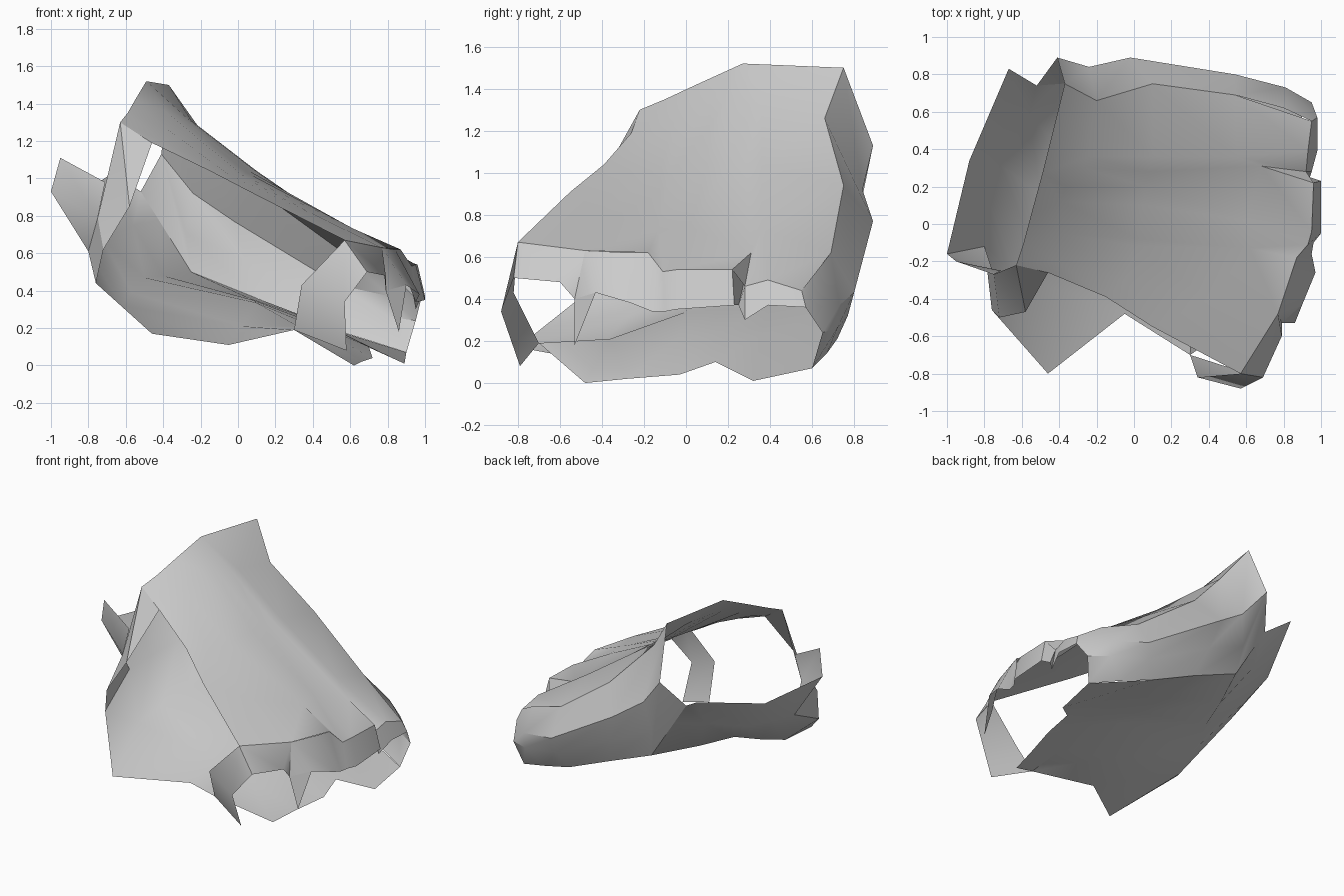
import bpy, bmesh, math
from mathutils import Vector

cube = bpy.data.objects.get("Cube")
if cube:
    bpy.data.objects.remove(cube, do_unlink=True)

grey = bpy.data.materials.new("stone grey")
grey.use_nodes = True
grey.diffuse_color = (0.6, 0.6, 0.6, 1)
bsdf = grey.node_tree.nodes["Principled BSDF"]
bsdf.inputs["Base Color"].default_value = (0.6, 0.6, 0.6, 1)
bsdf.inputs["Roughness"].default_value = 0.8
CENTRE = Vector((0.0, 0.1, 0.6))


def sheet(name, *patches):
    """Thin open shell, each patch lofted through rows of points, facing outward."""
    bm = bmesh.new()
    for rows in patches:
        grid = [[bm.verts.new(p) for p in row] for row in rows]
        for a, b in zip(grid, grid[1:]):
            for i in range(len(a) - 1):
                bm.faces.new((a[i], a[i + 1], b[i + 1], b[i]))
    bmesh.ops.remove_doubles(bm, verts=bm.verts, dist=0.001)
    bmesh.ops.recalc_face_normals(bm, faces=bm.faces)
    facing = sum(f.normal.dot(f.calc_center_median() - CENTRE) * f.calc_area()
                 for f in bm.faces)
    if facing < 0:
        bmesh.ops.reverse_faces(bm, faces=bm.faces)
    mesh = bpy.data.meshes.new(name)
    bm.to_mesh(mesh)
    bm.free()
    mesh.materials.append(grey)
    obj = bpy.data.objects.new(name, mesh)
    bpy.context.collection.objects.link(obj)
    bpy.ops.object.select_all(action='DESELECT')
    obj.select_set(True)
    bpy.context.view_layer.objects.active = obj
    bpy.ops.object.shade_smooth_by_angle(angle=math.radians(40))


# Points shared between neighbouring parts
peak_front = (-.63, -.22, 1.30)
sheet_corner = (-.46, -.26, 1.19)
toe_front = (.57, -.80, .67)
toe_tip = (.57, -.88, .34)
toe_side = (.69, -.82, .50)
toe_inner = (.34, -.82, .43)
toe_edge = (.77, -.48, .63)
toe_back = (.95, .55, .44)
notch_front = (.62, -.13, .73)
notch_upper = (.87, -.18, .62)
notch_lower = (.93, -.11, .53)
notch_back = (.68, .31, .62)
tooth_front = (.79, -.53, .40)
tooth_back = (.90, -.43, .43)
back_low = (-.25, .76, .50)
back_toe_low = (.90, .60, .07)
rim_back = (-.52, .74, .93)
rim_low = (-1.0, -.16, .93)
left_edge = (-.425, .747, .78)
left_fold = (-.80, -.12, .61)
left_corner = (-.76, -.46, .44)
floor_back = (-.40, .42, .48)
floor_ridge = (-.50, .15, .47)
floor_mid = (-.57, -.06, .39)
floor_left = (-.62, -.27, .32)
floor_tip = (-.46, -.80, .17)
floor_toe = (.30, -.70, .19)
strap_foot = (-.72, -.50, .62)
strap_side = (-.75, -.27, .79)
strap_inner = (-.58, -.47, .85)
back_crease = [(-.37, .75, 1.5), (-.20, .66, 1.26), (.10, .75, .94),
               (.54, .69, .62), toe_back]

# Sloping upper sheet, from the back crease to the free front edge
sheet("upper_sheet", [
    back_crease,
    [(-.49, .27, 1.52), (-.25, .36, 1.31), (.10, .36, 1.04), (.55, .36, .73), (.93, .39, .49)],
    [(-.49, .27, 1.52), (-.27, .30, 1.32), (.08, .28, 1.05), notch_back, (.92, .28, .46)],
    [(-.49, .27, 1.52), (-.37, .20, 1.37), (.06, .20, 1.04), notch_back, (.96, .22, .54)],
    [(-.55, .05, 1.42), (-.39, .12, 1.36), (.05, .10, 1.03), (.60, .02, .74), (.95, -.04, .54)],
    [(-.59, -.10, 1.35), (-.40, -.05, 1.28), (.02, -.08, 1.02), notch_front, notch_lower],
    [(-.59, -.10, 1.35), (-.40, -.05, 1.28), (.02, -.12, 1.01), notch_front, notch_upper],
    [peak_front, (-.42, -.20, 1.21), (-.05, -.30, 1.02), (.40, -.40, .81), toe_edge],
    [peak_front, sheet_corner, (-.15, -.39, 1.04), (.10, -.55, .91), toe_front],
])

# Rounded wall folding down along the back
sheet("back_wall", [
    back_crease[:4] + [(.80, .62, .53), toe_back],
    [(-.41, .89, 1.13), (-.24, .84, .92), (-.02, .89, .77), (.54, .80, .43),
     (.81, .73, .37), (.98, .57, .36)],
    [(-.41, .89, 1.13), (-.28, .80, .71), (.04, .83, .56), (.52, .77, .32),
     (.81, .72, .26), (.95, .65, .24)],
    [rim_back, back_low, (.10, .75, .36), (.45, .72, .21), (.68, .67, .14), back_toe_low],
])

# Notched band around the toe
sheet("toe_band", [
    [toe_front, toe_edge, toe_edge, toe_edge, (.84, -.27, .62), notch_upper, notch_lower,
     (.95, -.04, .54), (.96, .22, .54), notch_back, (.92, .28, .46), (.93, .39, .49), toe_back],
    [toe_side, (.79, -.60, .48), tooth_front, tooth_back, (.97, -.26, .38),
     (.95, -.16, .34), (.96, -.10, .34), (1.0, -.05, .35), (1.0, .23, .37), (.94, .25, .37),
     (.95, .28, .30), (.98, .39, .37), (.98, .57, .36)],
])
sheet("notch_step", [[notch_front, notch_front], [notch_upper, notch_lower]])
sheet("toe_tooth", [[tooth_front, tooth_back], [(.86, -.53, .18)] * 2])
sheet("toe_curl", [
    [toe_front, toe_side],
    [toe_inner, toe_tip],
    [floor_toe, (.58, -.79, .08)],
])

# Lower shell: floor rising from the toe lip, flaring left wall and front corner
floor = [
    [back_low, (.10, .75, .36), (.45, .72, .21), back_toe_low],
    [floor_back, (.06, .40, .36), (.44, .36, .23), (.89, .32, .01)],
    [floor_ridge, (.08, .14, .35), (.40, .14, .23), (.70, .14, .10)],
    [floor_mid, (.10, -.01, .335), (.38, -.03, .22), (.72, -.03, .04)],
    [floor_left, (.02, -.28, .21), (.32, -.36, .21), (.66, -.28, .02)],
    [floor_tip, (-.05, -.48, .11), floor_toe, (.62, -.48, 0)],
]
left_wall = [
    [rim_back, (-.67, .83, 1.03), (-.88, .34, .89), (-.94, .09, .91), rim_low],
    [left_edge, (-.56, .58, .75), (-.72, .32, .67), (-.77, .09, .64), left_fold],
    [back_low, floor_back, floor_ridge, floor_mid, floor_left],
]
front_corner = [
    [strap_side, strap_foot, strap_foot],
    [left_fold, left_corner, left_corner],
    [floor_left, floor_left, floor_tip],
]
sheet("lower_shell", floor, left_wall, front_corner)

# Collar tab and the strap that joins it to the upper sheet
sheet("collar_tab", [
    [(-.95, -.20, 1.11), (-.71, -.25, .98)],
    [rim_low, strap_side],
    [left_fold, strap_side],
])
sheet("front_strap", [
    [peak_front, peak_front, sheet_corner],
    [strap_side, strap_inner, strap_inner],
    [strap_foot, strap_foot, strap_foot],
])
